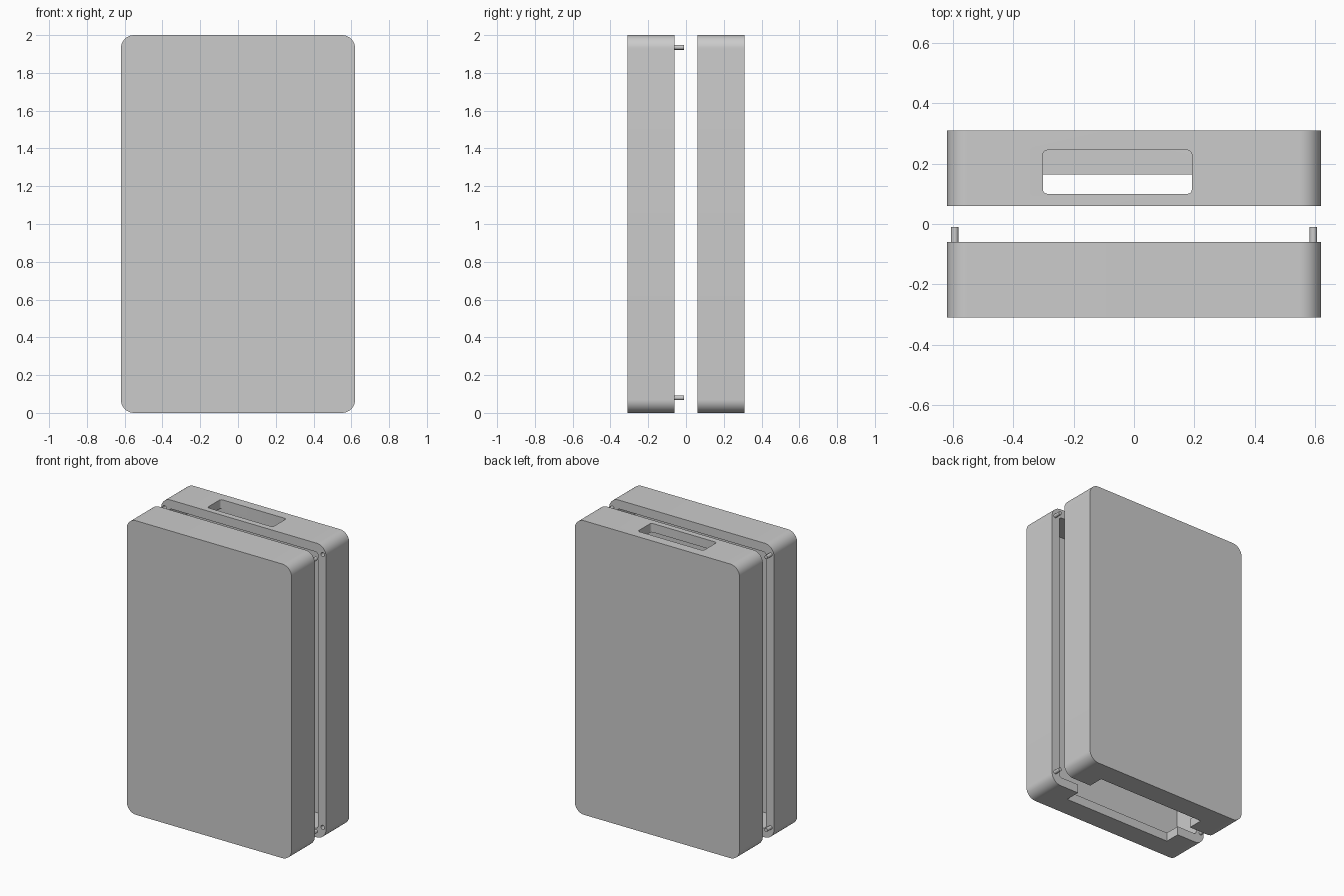
import bpy, bmesh, math
from mathutils import Matrix, Vector

cube = bpy.data.objects.get("Cube")
if cube:
    bpy.data.objects.remove(cube, do_unlink=True)

WIDTH, HEIGHT, WALL = 1.24, 2.0, 0.06
RIM, BACK = 0.06, 0.31          # distance of open rim and closed face from the middle
PEG_X, PEG_ZS = 0.595, (0.08, 1.935)

grey = bpy.data.materials.new("light grey plastic")
grey.use_nodes = True
grey.diffuse_color = (0.6, 0.6, 0.6, 1)
grey.node_tree.nodes["Principled BSDF"].inputs["Base Color"].default_value = (0.6, 0.6, 0.6, 1)


def finish(name, bm):
    bmesh.ops.recalc_face_normals(bm, faces=bm.faces)
    mesh = bpy.data.meshes.new(name)
    bm.to_mesh(mesh)
    bm.free()
    mesh.materials.append(grey)
    obj = bpy.data.objects.new(name, mesh)
    bpy.context.collection.objects.link(obj)
    return obj


def block(name, low, high, radius=0.0, axis=1, segments=12):
    """Box between two corners, with the edges along one axis rounded."""
    low, high = Vector(low), Vector(high)
    bm = bmesh.new()
    bmesh.ops.create_cube(bm, size=1, matrix=Matrix.Translation((low + high) / 2)
                          @ Matrix.Diagonal((*(high - low), 1)))
    if radius:
        edges = [e for e in bm.edges
                 if abs((e.verts[0].co - e.verts[1].co).normalized()[axis]) > 0.9]
        bmesh.ops.bevel(bm, geom=edges, offset=radius, segments=segments,
                        affect='EDGES', profile=0.5)
    return finish(name, bm)


def pin(name, x, z, y0, y1, radius):
    bm = bmesh.new()
    place = Matrix.Translation((x, (y0 + y1) / 2, z)) @ Matrix.Rotation(math.pi / 2, 4, 'X')
    bmesh.ops.create_cone(bm, cap_ends=True, segments=24, radius1=radius, radius2=radius,
                          depth=y1 - y0, matrix=place)
    return finish(name, bm)


def cut(target, cutter):
    mod = target.modifiers.new(cutter.name, 'BOOLEAN')
    mod.operation = 'DIFFERENCE'
    mod.solver = 'EXACT'
    mod.object = cutter
    cutter.hide_render = True
    cutter.hide_set(True)


def smooth(obj):
    bpy.ops.object.select_all(action='DESELECT')
    obj.select_set(True)
    bpy.context.view_layer.objects.active = obj
    bpy.ops.object.shade_smooth_by_angle(angle=math.radians(35))


def apply_cuts(obj):
    """Bake the cuts into the mesh and drop the helpers."""
    cutters = [m.object for m in obj.modifiers]
    bpy.context.view_layer.update()
    baked = bpy.data.meshes.new_from_object(obj.evaluated_get(bpy.context.evaluated_depsgraph_get()))
    obj.modifiers.clear()
    obj.data = baked
    for c in cutters:
        bpy.data.objects.remove(c, do_unlink=True)


def half_shell(name, side):
    """Rounded tray, open towards the middle, with a notch in its bottom wall."""
    def span(a, b):
        return sorted((side * a, side * b))
    half = WIDTH / 2
    y0, y1 = span(RIM, BACK)
    shell = block(name, (-half, y0, 0), (half, y1, HEIGHT), 0.07)
    y0, y1 = span(0.02, BACK - WALL)
    cut(shell, block("cavity_cutter", (WALL - half, y0, WALL),
                     (half - WALL, y1, HEIGHT - WALL), 0.02))
    y0, y1 = span(0.02, 0.165)
    cut(shell, block("notch_cutter", (-0.408, y0, -0.1), (0.408, y1, 0.1)))
    return shell


front = half_shell("front_shell", -1)
back = half_shell("back_shell", 1)

# Opening in the top wall of the back shell
cut(back, block("slot_cutter", (-0.302, 0.1, HEIGHT - 0.12), (0.192, 0.245, HEIGHT + 0.1),
                0.015, axis=2, segments=5))

# Locating pegs on the front shell and matching holes in the back shell
for x, side_name in ((PEG_X, "left"), (-PEG_X, "right")):
    for z, end in zip(PEG_ZS, ("lower", "upper")):
        smooth(pin(f"{end}_{side_name}_peg", x, z, -RIM - 0.02, -0.01, 0.0125))
        cut(back, pin("hole_cutter", x, z, 0.04, RIM + 0.055, 0.014))

for shell in (front, back):
    apply_cuts(shell)
    smooth(shell)
